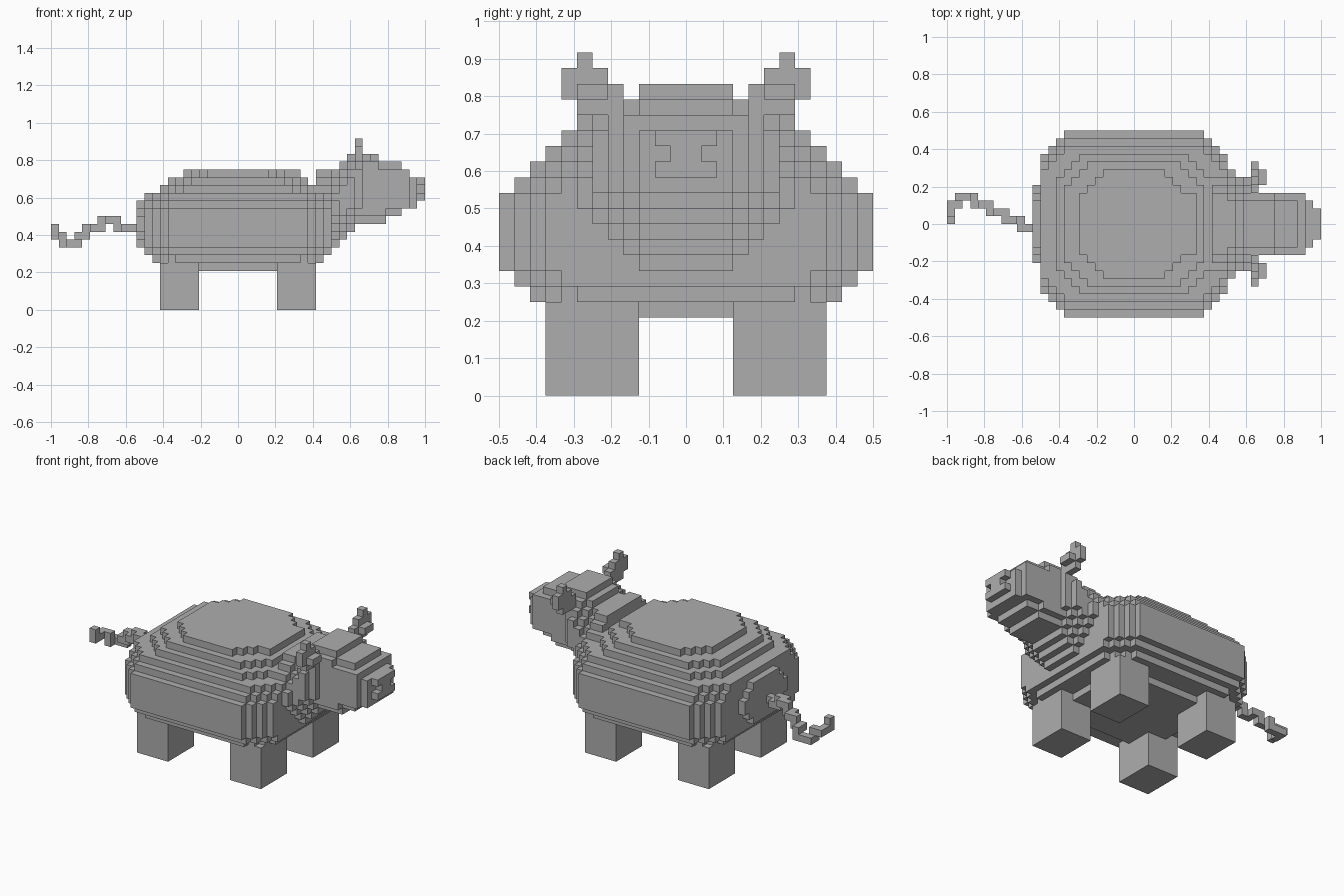
import bpy, bmesh, math
from mathutils import Vector

if "Cube" in bpy.data.objects:
    bpy.data.objects.remove(bpy.data.objects["Cube"])

UNIT = 2 / 48  # edge of one block

grey = bpy.data.materials.new("plain grey")
grey.use_nodes = True
COLOR = (0.42, 0.42, 0.42, 1)
grey.diffuse_color = COLOR
grey.node_tree.nodes["Principled BSDF"].inputs["Base Color"].default_value = COLOR


def box(x0, x1, y0, y1, z0, z1):
    return {(x, y, z) for x in range(x0, x1) for y in range(y0, y1) for z in range(z0, z1)}


def mirror_y(cells):
    return cells | {(x, -1 - y, z) for x, y, z in cells}


def block_part(name, cells):
    """Skin a set of block cells with their exposed faces and merge flat areas."""
    bm = bmesh.new()
    for cell in cells:
        for axis in range(3):
            for side in (0, 1):
                near = list(cell)
                near[axis] += 2 * side - 1
                if tuple(near) in cells:
                    continue
                u, v = (axis + 1) % 3, (axis + 2) % 3
                ring = []
                for du, dv in ((0, 0), (1, 0), (1, 1), (0, 1)):
                    p = list(cell)
                    p[axis] += side
                    p[u] += du
                    p[v] += dv
                    ring.append(bm.verts.new(Vector(p) * UNIT))
                bm.faces.new(ring if side else ring[::-1])
    bmesh.ops.remove_doubles(bm, verts=bm.verts, dist=UNIT / 10)
    bmesh.ops.dissolve_limit(bm, angle_limit=math.radians(1), verts=bm.verts, edges=bm.edges)
    mesh = bpy.data.meshes.new(name)
    bm.to_mesh(mesh)
    bm.free()
    mesh.materials.append(grey)
    obj = bpy.data.objects.new(name, mesh)
    bpy.context.collection.objects.link(obj)
    return obj


# Barrel body: horizontal layers with stepped corners (bottom, top, half length, half width)
body = set()
for z0, z1, hx, hy in ((5, 6, 8, 7), (6, 7, 11, 10), (7, 8, 12, 11), (8, 13, 12, 12),
                       (13, 14, 12, 11), (14, 15, 12, 10), (15, 16, 10, 9),
                       (16, 17, 9, 8), (17, 18, 7, 7)):
    body |= {c for c in box(-hx, hx, -hy, hy, z0, z1)
             if abs(c[0] + .5) + abs(c[1] + .5) <= hx + hy - 4}
body |= {(7, y, 17) for y in range(-4, 4)}
# Rump cap
body |= {c for c in box(-13, -12, -5, 5, 8, 14)
         if abs(c[1] + .5) + abs(c[2] - 10.5) <= 5.5}
block_part("body", body)

# Neck: upright slices with stepped corners (start, end, half width, bottom, top, corner)
neck = set()
for x0, x1, hy, z0, z1, cut in ((10, 12, 8, 7, 18, 5), (12, 13, 7, 8, 18, 5),
                                (13, 14, 6, 9, 19, 4), (14, 15, 6, 10, 20, 4),
                                (15, 16, 5, 11, 20, 3)):
    mid = (z0 + z1) / 2
    neck |= {c for c in box(x0, x1, -hy, hy, z0, z1)
             if abs(c[1] + .5) + abs(c[2] + .5 - mid) <= hy + (z1 - z0) / 2 - cut}
block_part("neck", neck)

# Head tapering to the snout
head = set()
for x0, x1, hy, z0, z1, cut in ((15, 18, 4, 11, 20, 2), (18, 19, 4, 11, 19, 2),
                                (19, 21, 4, 12, 19, 2), (21, 22, 4, 13, 18, 1),
                                (22, 23, 3, 13, 17, 1)):
    mid = (z0 + z1) / 2
    head |= {c for c in box(x0, x1, -hy, hy, z0, z1)
             if abs(c[1] + .5) + abs(c[2] + .5 - mid) <= hy + (z1 - z0) / 2 - cut}
block_part("head", head)

# Snout tip with a notch on each side
block_part("snout", box(23, 24, -2, 2, 14, 17) - {(23, -2, 15), (23, 1, 15)})

# Ears
ear = box(15, 16, 5, 8, 19, 21) | box(16, 17, 5, 7, 19, 20)
ear |= box(15, 16, 6, 7, 21, 22) | box(15, 16, 4, 7, 18, 20)
block_part("ears", mirror_y(ear))

# Legs
for end, x in (("front", 5), ("back", -10)):
    for side, y in (("left", 3), ("right", -9)):
        block_part(f"{end}_{side}_leg", box(x, x + 5, y, y + 6, 0, 6))

# Curly tail: blocks following a bent path
path = ((-13, -1, 10), (-15, -1, 10), (-15, 0, 10), (-16, 0, 11), (-17, 1, 11),
        (-18, 1, 10), (-19, 1, 10), (-19, 2, 10), (-20, 2, 9), (-21, 3, 9),
        (-21, 3, 8), (-23, 3, 8), (-23, 2, 9), (-24, 1, 9), (-24, 0, 10))
tail = set()
for a, b in zip(path, path[1:]):
    x, y, z = a
    tail.add(a)
    # walk one axis at a time so that neighbouring blocks share a face
    while (x, y, z) != b:
        if x != b[0]:
            x += 1 if b[0] > x else -1
        elif y != b[1]:
            y += 1 if b[1] > y else -1
        else:
            z += 1 if b[2] > z else -1
        tail.add((x, y, z))
block_part("tail", tail)
